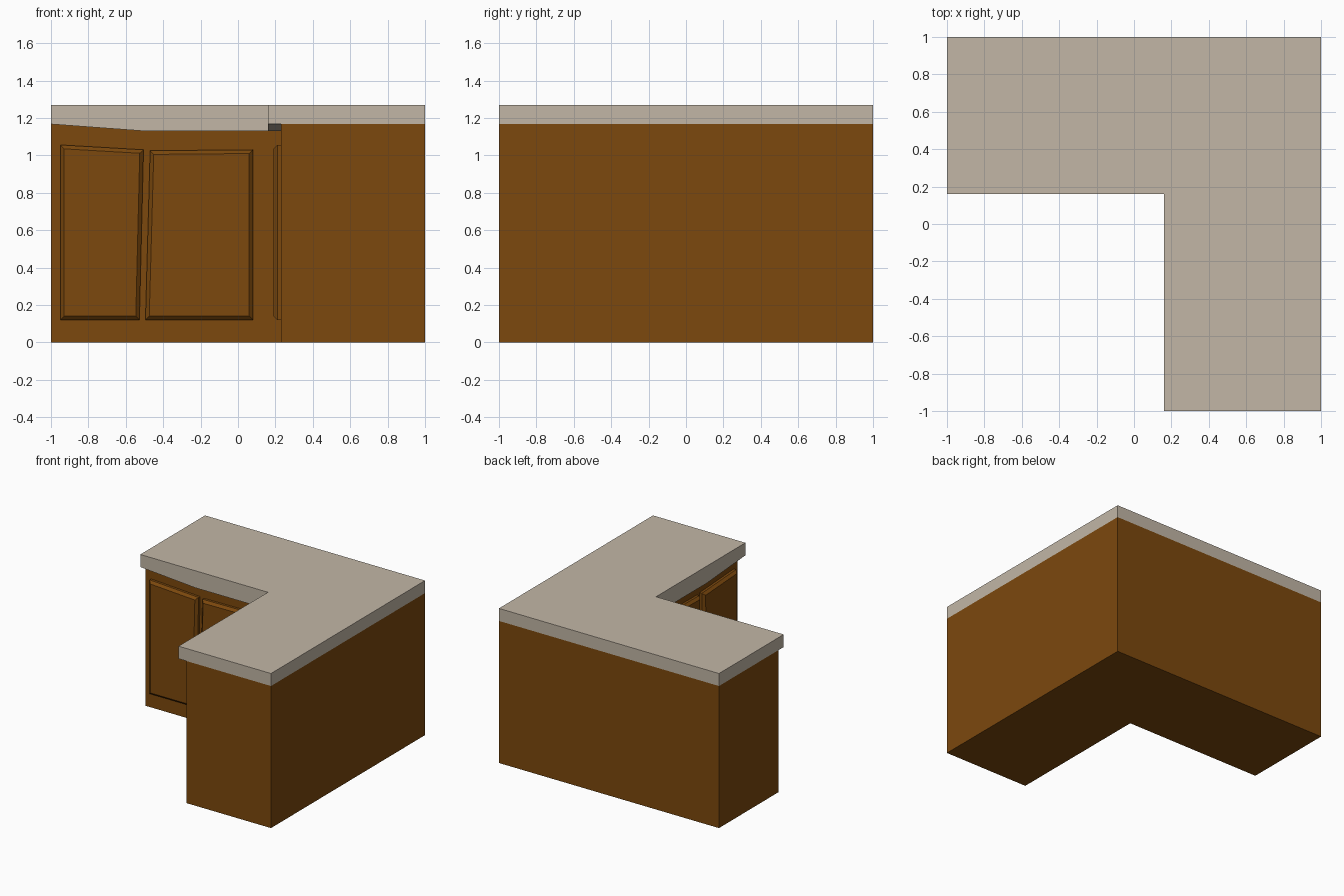
import bpy, bmesh

if "Cube" in bpy.data.objects:
    bpy.data.objects.remove(bpy.data.objects["Cube"])


def material(name, rgb):
    m = bpy.data.materials.new(name)
    m.diffuse_color = (*rgb, 1)
    m.use_nodes = True
    m.node_tree.nodes["Principled BSDF"].inputs["Base Color"].default_value = m.diffuse_color
    return m


WOOD = material("brown wood", (0.2, 0.065, 0.004))
STONE = material("beige stone", (0.54, 0.47, 0.38))

EDGE, BODY = 0.16, 0.23            # worktop lip and cabinet front
TOP, UNDER, DIP = 1.27, 1.167, 1.13


def finish(bm, name, mat, swap=False):
    if swap:                       # mirror across the diagonal to the other wing
        for v in bm.verts:
            v.co.x, v.co.y = v.co.y, v.co.x
    bmesh.ops.remove_doubles(bm, verts=bm.verts, dist=1e-5)
    bmesh.ops.recalc_face_normals(bm, faces=bm.faces)
    me = bpy.data.meshes.new(name)
    bm.to_mesh(me)
    bm.free()
    me.materials.append(mat)
    ob = bpy.data.objects.new(name, me)
    bpy.context.collection.objects.link(ob)
    return ob


# Cabinet body: L-shaped prism
bm = bmesh.new()
outline = [(-1, 1), (-1, BODY), (BODY, BODY), (BODY, -1), (1, -1), (1, 1)]
base = bm.faces.new([bm.verts.new((x, y, 0)) for x, y in outline])
ext = bmesh.ops.extrude_face_region(bm, geom=[base])
for g in ext["geom"]:
    if isinstance(g, bmesh.types.BMVert):
        g.co.z = UNDER
finish(bm, "cabinet_body", WOOD)

# Worktop: two mirrored wings, lip sagging towards the inner corner
bm = bmesh.new()


def add_face(points, flip):
    pts = [(y, x, z) for x, y, z in points] if flip else points
    bm.faces.new([bm.verts.new(p) for p in pts])


stations = [(-1, UNDER), (-0.5, DIP), (None, DIP)]     # None = on the diagonal


def row(station):
    x, low = station
    ys = (EDGE, EDGE, BODY, 1, 1)
    zs = (TOP, low, low, UNDER, TOP)
    return [(y if x is None else x, y, z) for y, z in zip(ys, zs)]


for flip in (False, True):
    rows = [row(s) for s in stations]
    for a, b in zip(rows, rows[1:]):
        for i in range(5):
            j = (i + 1) % 5
            add_face([a[i], a[j], b[j], b[i]], flip)
    add_face(rows[0], flip)        # flush end of the wing
finish(bm, "worktop", STONE)

# Raised, chamfered doors on both inner fronts
doors = {
    "outer_door": [(-0.95, 0.12), (-0.527, 0.12), (-0.505, 1.03), (-0.95, 1.056)],
    "inner_door": [(-0.495, 0.12), (0.08, 0.12), (0.08, 1.03), (-0.47, 1.025)],
}
for wing, swap in (("back", False), ("side", True)):
    for name, corners in doors.items():
        bm = bmesh.new()
        rear = [bm.verts.new((x, BODY, z)) for x, z in corners]
        mid = [bm.verts.new((x, BODY - 0.02, z)) for x, z in corners]
        for i in range(4):
            j = (i + 1) % 4
            bm.faces.new([rear[i], rear[j], mid[j], mid[i]])
        bm.faces.new(rear[::-1])
        front = bm.faces.new(mid)
        bm.normal_update()
        bmesh.ops.inset_region(bm, faces=[front], thickness=0.02, depth=0.02,
                               use_even_offset=True, use_boundary=True)
        # keep the raised panel at a constant depth
        for v in front.verts:
            v.co.y = BODY - 0.04
        finish(bm, f"{wing}_{name}", WOOD, swap)
